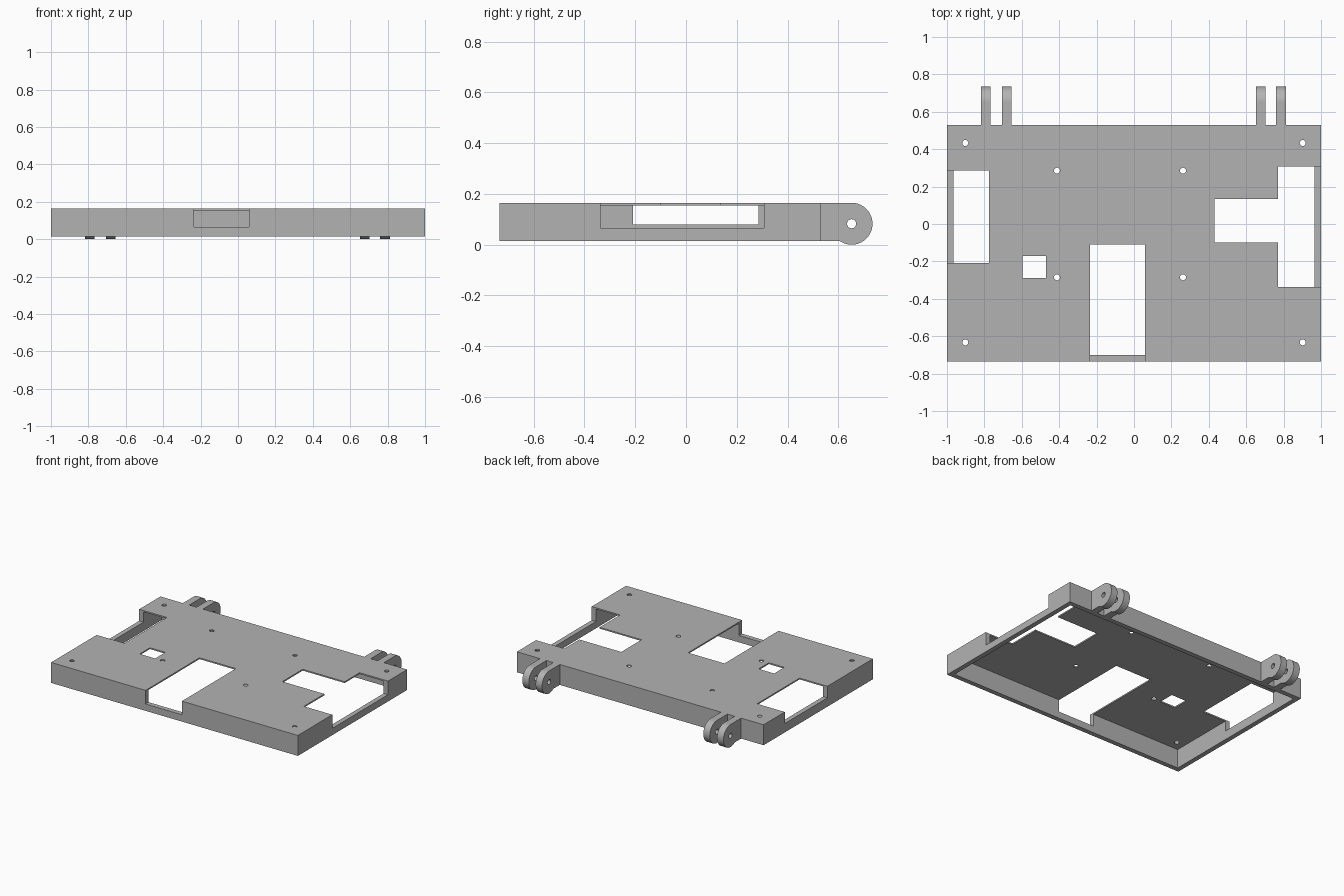
import bpy, math
from mathutils import Vector

if "Cube" in bpy.data.objects:
    bpy.data.objects.remove(bpy.data.objects["Cube"], do_unlink=True)

BOTTOM, TOP, SKIN, WALL = 0.015, 0.165, 0.01, 0.035
FRONT, BACK = -0.735, 0.53

grey = bpy.data.materials.new("plain grey")
grey.use_nodes = True
colour = (0.45, 0.45, 0.45, 1)
grey.diffuse_color = colour
grey.node_tree.nodes["Principled BSDF"].inputs["Base Color"].default_value = colour


def box(name, x0, x1, y0, y1, z0, z1):
    low, high = Vector((x0, y0, z0)), Vector((x1, y1, z1))
    bpy.ops.mesh.primitive_cube_add(size=1)
    ob = bpy.context.object
    ob.name = name
    for v in ob.data.vertices:
        v.co = (low + high) / 2 + v.co * (high - low)
    return ob


def cylinder(name, centre, radius, depth, sides, along_x=False):
    turn = (0, math.pi / 2, 0) if along_x else (0, 0, 0)
    bpy.ops.mesh.primitive_cylinder_add(vertices=sides, radius=radius, depth=depth,
                                        location=centre, rotation=turn)
    bpy.context.object.name = name
    bpy.ops.object.transform_apply()
    return bpy.context.object


def combine(ob, tool, operation):
    bpy.context.view_layer.objects.active = ob
    mod = ob.modifiers.new("join or cut", 'BOOLEAN')
    mod.operation, mod.solver, mod.object = operation, 'EXACT', tool
    bpy.ops.object.modifier_apply(modifier=mod.name)
    bpy.data.objects.remove(tool, do_unlink=True)


def finish(ob, smooth):
    ob.data.materials.clear()
    ob.data.materials.append(grey)
    if smooth:
        bpy.ops.object.select_all(action='DESELECT')
        ob.select_set(True)
        bpy.context.view_layer.objects.active = ob
        bpy.ops.object.shade_smooth_by_angle(angle=math.radians(30))


# Shallow tray, open underneath
cover = box("cover_plate", -1, 1, FRONT, BACK, BOTTOM, TOP)
combine(cover, box("hollow", WALL - 1, 1 - WALL, FRONT + WALL, BACK - WALL,
                   -1, TOP - SKIN), 'DIFFERENCE')

# Openings: x range, y range and lower edge
openings = [
    (-0.235, 0.06, -1, -0.11, 0.065),     # front port
    (0.77, 1.1, -0.337, 0.308, 0.065),    # left port
    (0.43, 0.78, -0.1, 0.135, 0.1),       # stem of the left port
    (-1.1, -0.775, -0.208, 0.285, 0.08),  # right port
    (-0.595, -0.47, -0.288, -0.17, 0.1),  # small square window
]
for x0, x1, y0, y1, z0 in openings:
    combine(cover, box("opening", x0, x1, y0, y1, z0, 1), 'DIFFERENCE')

# Screw holes
holes = [(x, y) for x in (-0.902, 0.902) for y in (-0.633, 0.433)]
holes += [(x, y) for x in (-0.412, 0.262) for y in (-0.285, 0.285)]
for x, y in holes:
    combine(cover, cylinder("screw_hole", (x, y, TOP), 0.016, 0.1, 24), 'DIFFERENCE')
finish(cover, True)

# Hinge lugs with pin holes
radius = TOP / 2
pin_y = 0.735 - radius
for name, x in (("right_outer", -0.792), ("right_inner", -0.681),
                ("left_inner", 0.678), ("left_outer", 0.786)):
    half = 0.026
    lug = box(name + "_hinge_lug", x - half, x + half, BACK, pin_y, BOTTOM, TOP)
    combine(lug, cylinder("knuckle", (x, pin_y, radius), radius, 2 * half, 64, True), 'UNION')
    combine(lug, cylinder("pin_hole", (x, pin_y, radius), 0.018, 0.2, 24, True), 'DIFFERENCE')
    finish(lug, True)
